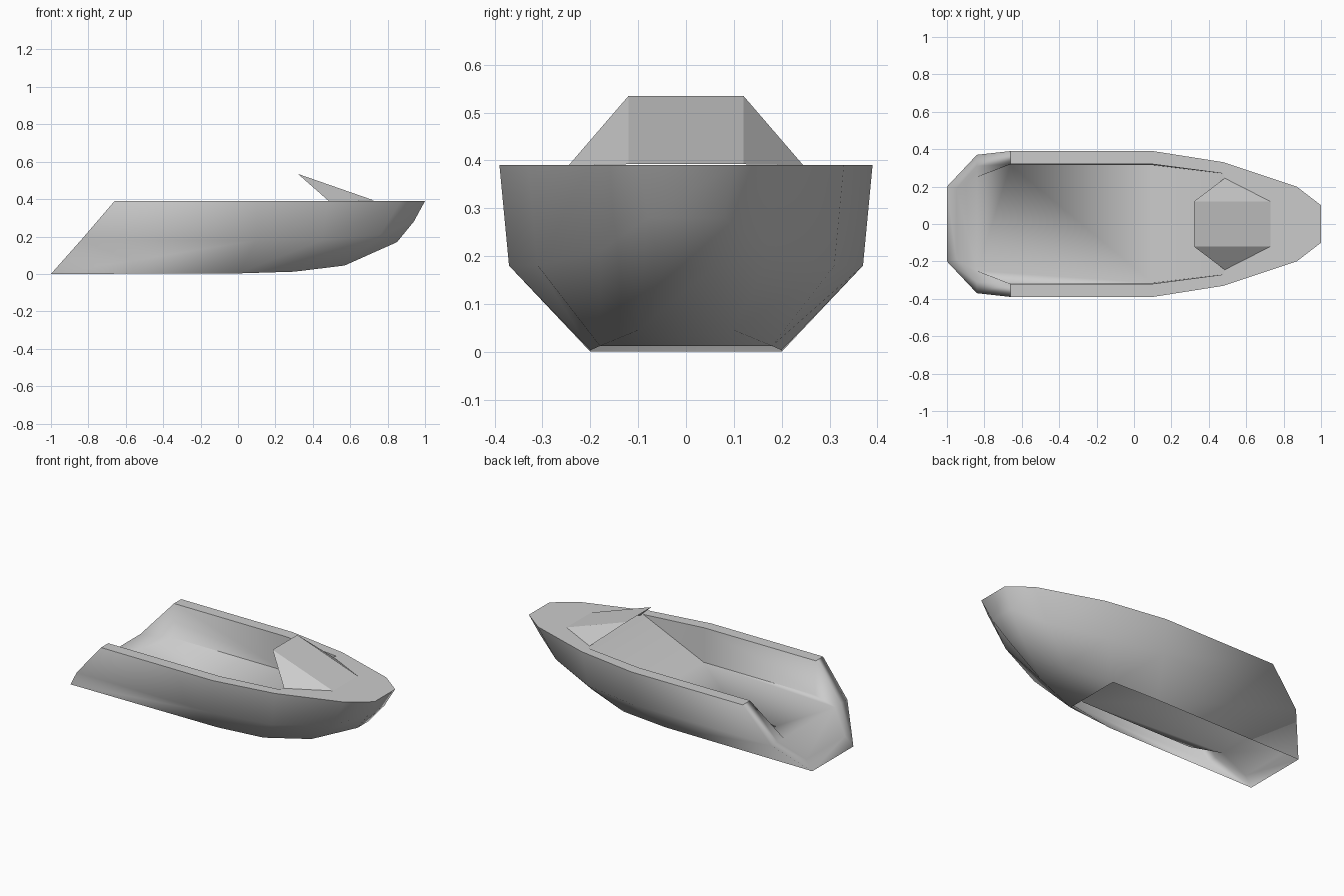
import bpy
import bmesh
import math
from mathutils import Vector

cube = bpy.data.objects.get("Cube")
if cube:
    bpy.data.objects.remove(cube)

grey = bpy.data.materials.new("light_grey")
grey.use_nodes = True
grey.diffuse_color = (0.6, 0.6, 0.6, 1)
grey.node_tree.nodes["Principled BSDF"].inputs["Base Color"].default_value = (0.6, 0.6, 0.6, 1)


class Sheet:
    """Mesh builder that shares corners between neighbouring faces."""

    def __init__(self):
        self.bm = bmesh.new()
        self.corners = {}

    def vert(self, p):
        key = tuple(round(c, 4) for c in p)
        if key not in self.corners:
            self.corners[key] = self.bm.verts.new(key)
        return self.corners[key]

    def face(self, *points):
        return self.bm.faces.new([self.vert(p) for p in points])

    def pair(self, *points):
        """One face on each side of the centre line."""
        self.face(*points)
        self.face(*[flip(p) for p in reversed(points)])

    def across(self, *line):
        """Face spanning the centre line, outlined by one side."""
        return self.face(*line, *[flip(p) for p in reversed(line)])

    def finish(self, name, smooth):
        bm = self.bm
        bmesh.ops.recalc_face_normals(bm, faces=bm.faces)
        top = max(bm.faces, key=lambda f: f.calc_center_median().z)
        if top.normal.z < 0:
            bmesh.ops.reverse_faces(bm, faces=bm.faces)
        for f in bm.faces:
            f.smooth = smooth
        mesh = bpy.data.meshes.new(name)
        for e in bm.edges:
            deck = any(f.calc_center_median().z > DECK - 0.005 for f in e.link_faces)
            # The outer edge of the sloping stern stays soft
            stern = all(v.co.x < -0.6 and abs(v.co.y) > 0.19 for v in e.verts)
            steep = e.calc_face_angle(0) > math.radians(52)
            e.smooth = not (deck or (steep and not stern))
        bm.to_mesh(mesh)
        bm.free()
        mesh.materials.append(grey)
        obj = bpy.data.objects.new(name, mesh)
        bpy.context.collection.objects.link(obj)
        return obj


def flip(p):
    return (p[0], -p[1], p[2])


DECK, FLOOR = 0.39, 0.18

# Lengthwise lines of the hull, stern to bow
gunwale = [(x, y, DECK) for x, y in
           ((-0.66, 0.39), (0.1, 0.39), (0.48, 0.33), (0.87, 0.2), (1, 0.1))]
chine = [(-0.84, 0.37, FLOOR), (0.1, 0.37, FLOOR), (0.45, 0.31, FLOOR),
         (0.76, 0.18, 0.21), (0.94, 0.08, 0.28)]
keel = [(-1, 0.2, 0), (0, 0.2, 0.003), (0.3, 0.18, 0.012),
        (0.57, 0.1, 0.045), (0.85, 0.05, 0.17)]
# Cockpit opening, floor and stern rim
coaming = [(-0.66, 0.32, DECK), (0.1, 0.32, DECK), (0.48, 0.27, DECK)]
floor = [(-0.84, 0.25, FLOOR), (-0.66, 0.315, FLOOR), (0.1, 0.315, FLOOR)]
rim_high, rim_low = (-0.84, 0.31, FLOOR), (-0.95, 0.19, 0.055)

hull = Sheet()
# Sides
for upper, lower in ((gunwale, chine), (chine, keel)):
    for i in range(4):
        hull.pair(upper[i], upper[i + 1], lower[i + 1], lower[i])
# Stem and forward bottom
stem = [gunwale[4], chine[4], keel[4], keel[3], keel[2]]
for a, b in zip(stem, stem[1:]):
    hull.across(a, b)
# Side decks and foredeck
for i in range(2):
    hull.pair(gunwale[i], gunwale[i + 1], coaming[i + 1], coaming[i])
hull.across(coaming[2], *gunwale[2:])
# Cockpit walls, floor and forward ramp
hull.pair(coaming[0], coaming[1], floor[2], floor[1])
hull.pair(coaming[0], floor[1], floor[0])
hull.pair(coaming[1], coaming[2], floor[2])
hull.across(*floor)
hull.across(floor[2], coaming[2])
# Sloping stern
hull.pair(gunwale[0], chine[0], rim_high, coaming[0])
hull.pair(chine[0], keel[0], rim_low, rim_high)
hull.across(keel[0], rim_low)
hull.pair(coaming[0], rim_high, floor[0])
hull.pair(rim_high, rim_low, floor[0])
hull.across(rim_low, floor[0])
hull.finish("hull", True)

# Faceted windshield, open at the back
shield = Sheet()
peak, side, foot = (0.32, 0.12, 0.535), (0.485, 0.245, DECK), (0.73, 0.12, DECK + 0.002)
shield.across(peak, foot)
shield.pair(peak, side, foot)
shield.finish("windshield", False)
